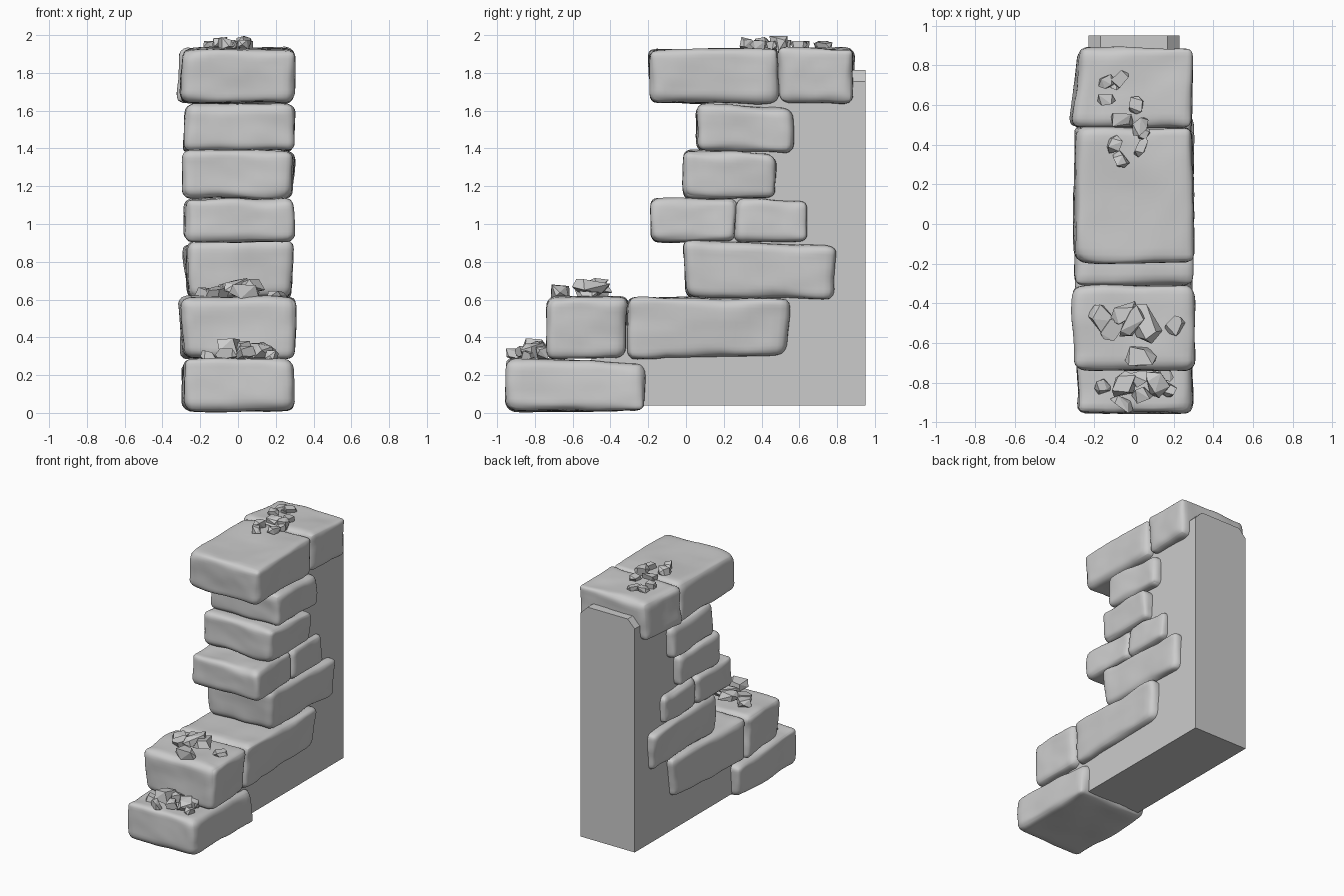
import bpy, bmesh, math, random
from mathutils import Vector, noise

if "Cube" in bpy.data.objects:
    bpy.data.objects.remove(bpy.data.objects["Cube"])

random.seed(7)


def finish(bm, name, smooth=False):
    bmesh.ops.recalc_face_normals(bm, faces=bm.faces)
    me = bpy.data.meshes.new(name)
    bm.to_mesh(me)
    bm.free()
    for p in me.polygons:
        p.use_smooth = smooth
    ob = bpy.data.objects.new(name, me)
    bpy.context.collection.objects.link(ob)
    return ob


# Worn stone block: rounded box warped to a side outline (y,z: bottom front,
# bottom back, top back, top front) and roughened with noise
def stone(name, x0, x1, quad, skew=0.0):
    a, b, c, d = [Vector(q) for q in quad]
    half = Vector(((x1 - x0) / 2, ((b - a).length + (c - d).length) / 4,
                   ((d - a).length + (c - b).length) / 4))
    seed = Vector([random.uniform(-50, 50) for _ in range(3)])
    jit = [[random.uniform(-.012, .012) for _ in range(2)] for _ in range(2)]
    bm = bmesh.new()
    bmesh.ops.create_cube(bm, size=2)
    bmesh.ops.subdivide_edges(bm, edges=bm.edges[:], cuts=17, use_grid_fill=True)
    for v in bm.verts:
        p = Vector([math.sin(t * math.pi / 2) * h for t, h in zip(v.co, half)])
        r = .048 + .03 * noise.noise(p * 5 + seed)
        q = Vector([max(-h + r, min(h - r, t)) for t, h in zip(p, half)])
        n = (p - q).normalized()
        p = q + n * r
        w = noise.noise(p * 4.5 + seed * 2) * .012 + noise.noise(p * 13 + seed) * .004
        p += n * (w - .002)
        u, s, t = [(k / h + 1) / 2 for k, h in zip(p, half)]
        yz = a.lerp(b, s).lerp(d.lerp(c, s), t)
        side = 1 if u > .5 else 0
        shift = (jit[side][0] * (2 * s - 1) + jit[side][1] * (2 * t - 1)) * abs(2 * u - 1)
        v.co = (x0 + (x1 - x0) * u + shift + skew * (2 * s - 1),
                yz.x, max(yz.y, .002))
    finish(bm, name, True)


# Plain wall core with a chamfered top, stepped at the front
def core():
    bm = bmesh.new()
    outline = [(-.5, .04), (.95, .04), (.95, 1.815), (.1, 1.815), (.13, .5), (-.5, .45)]
    f = bm.faces.new([bm.verts.new((-.23, y, z)) for y, z in outline])
    g = bmesh.ops.extrude_face_region(bm, geom=[f])
    for v in g['geom']:
        if isinstance(v, bmesh.types.BMVert):
            v.co.x = .23
    top = [e for e in bm.edges if all(v.co.z > 1.8 for v in e.verts)
           and abs(e.verts[0].co.x - e.verts[1].co.x) < .01]
    bmesh.ops.bevel(bm, geom=top, offset=.06, segments=1, affect='EDGES')
    finish(bm, "wall_core")


# Angular rubble chip: convex hull of a jittered box, fitted to a size
def chip(name, x, y, z, l, w, h, yaw, tilt=0.0):
    bm = bmesh.new()
    for i in range(8):
        c = [(1 if i >> k & 1 else -1) * random.uniform(.4, 1) for k in range(3)]
        bm.verts.new(c)
    for s in (-1, 1):
        bm.verts.new((s * 1.15, random.uniform(-.5, .5), random.uniform(-.4, .4)))
    out = bmesh.ops.convex_hull(bm, input=bm.verts[:])
    junk = [e for e in out['geom_interior'] if isinstance(e, bmesh.types.BMVert)]
    bmesh.ops.delete(bm, geom=junk, context='VERTS')
    bmesh.ops.dissolve_limit(bm, angle_limit=.3, verts=bm.verts[:], edges=bm.edges[:])
    lo = [min(v.co[k] for v in bm.verts) for k in range(3)]
    hi = [max(v.co[k] for v in bm.verts) for k in range(3)]
    cs, sn = math.cos(math.radians(yaw)), math.sin(math.radians(yaw))
    for v in bm.verts:
        px, py, pz = [(v.co[k] - lo[k]) / (hi[k] - lo[k]) - .5 for k in range(3)]
        px, py = px * l, py * w
        v.co = (x + px * cs - py * sn, y + px * sn + py * cs,
                z + (pz + .5) * h + tilt * px)
    finish(bm, name)


core()

# Stone courses from the bottom up
stone("base_stone", -.295, .295, [(-.955, .005), (-.22, .01), (-.215, .265), (-.95, .295)])
stone("second_stone_front", -.305, .305, [(-.735, .29), (-.315, .285), (-.305, .615), (-.74, .615)])
stone("second_stone_back", -.295, .295, [(-.315, .28), (.535, .305), (.56, .605), (-.31, .615)])
stone("third_stone", -.275, .285, [(0, .61), (.78, .605), (.795, .885), (-.015, .92)])
stone("fourth_stone_front", -.285, .288, [(-.19, .9), (.255, .91), (.275, 1.135), (-.185, 1.135)])
stone("fourth_stone_back", -.28, .285, [(.25, .9), (.648, .905), (.648, 1.125), (.265, 1.135)])
stone("fifth_stone", -.295, .298, [(-.015, 1.135), (.48, 1.13), (.482, 1.37), (-.015, 1.395)])
stone("sixth_stone", -.285, .296, [(.055, 1.385), (.565, 1.375), (.57, 1.615), (.05, 1.64)])
stone("cap_stone_front", -.303, .298, [(-.19, 1.64), (.495, 1.635), (.49, 1.935), (-.2, 1.925)])
stone("cap_stone_back", -.303, .295, [(.49, 1.64), (.885, 1.635), (.893, 1.93), (.485, 1.935)], .013)

# Small chips on the cap: x, y, length, width, height, yaw
for i, (x, y, l, w, h, a) in enumerate([
        (-.14, .715, .09, .06, .05, 20), (-.07, .735, .09, .06, .05, 50),
        (-.10, .70, .06, .05, .04, 0), (-.14, .63, .09, .06, .05, 10),
        (.01, .60, .09, .07, .05, 80), (-.06, .525, .11, .07, .055, 0),
        (.03, .49, .11, .07, .075, 40), (.05, .455, .07, .05, .05, 60),
        (-.10, .40, .10, .07, .07, 70), (.035, .385, .10, .06, .055, 80),
        (-.065, .325, .09, .07, .07, 110)]):
    chip(f"cap_chip_{i}", x, y, 1.92, l, w, h, a)

# Larger chips on the second step: x, y, z, length, width, height, yaw, tilt
for i, c in enumerate([
        (-.16, -.48, .605, .16, .10, .06, 130, 0), (-.05, -.45, .63, .15, .10, .06, 10, .1),
        (-.11, -.53, .61, .13, .09, .06, 60, 0), (.05, -.50, .63, .22, .13, .07, 118, -.12),
        (-.01, -.50, .645, .18, .09, .06, 60, .2), (.03, -.665, .605, .16, .12, .075, 15, 0),
        (.205, -.51, .605, .10, .08, .04, 60, 0)]):
    chip(f"step_chip_{i}", *c)

# Chips on the lowest step
for i, c in enumerate([
        (-.16, -.82, .28, .08, .07, .05, 20, 0), (-.05, -.81, .285, .14, .11, .11, 80, 0),
        (.03, -.77, .30, .10, .08, .08, 30, .1), (.11, -.80, .29, .15, .11, .08, 120, .1),
        (.16, -.76, .285, .08, .07, .07, 0, 0), (-.06, -.905, .28, .13, .06, .06, 155, 0),
        (.04, -.86, .285, .10, .07, .07, 20, 0), (.18, -.84, .28, .07, .06, .05, 70, 0)]):
    chip(f"base_chip_{i}", *c)
